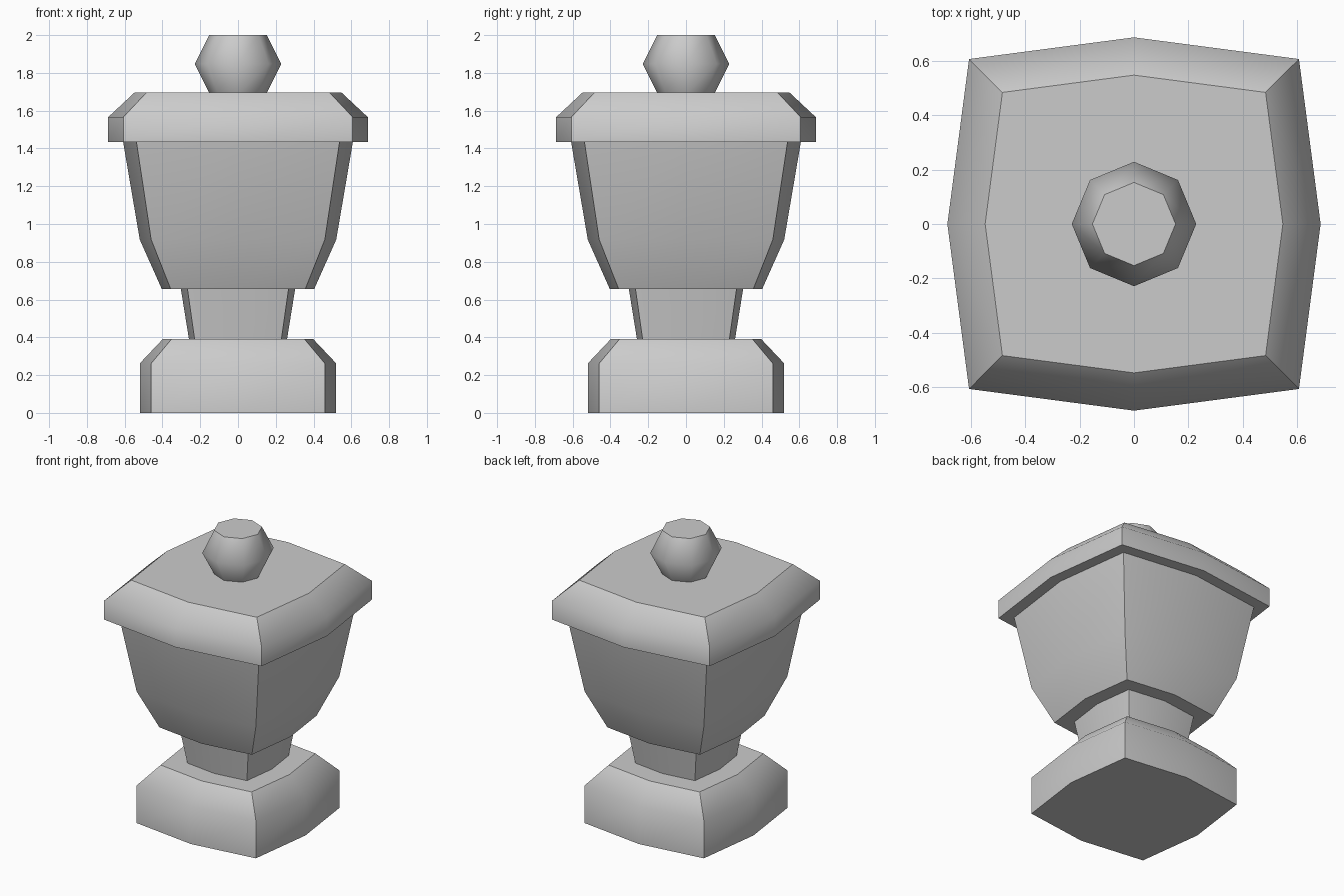
import bpy, bmesh
from math import sin, cos, pi

if "Cube" in bpy.data.objects:
    bpy.data.objects.remove(bpy.data.objects["Cube"])


def loft(name, profile, corner=1.25):
    """Eight-sided closed part from (radius, z) rings; corner stretches the diagonals."""
    bm = bmesh.new()
    rings = []
    for r, z in profile:
        ring = []
        for i in range(8):
            k = r * (corner if i % 2 else 1.0)
            ring.append(bm.verts.new((k * cos(i * pi / 4), k * sin(i * pi / 4), z)))
        rings.append(ring)
    # smooth walls, with hard edges on the four corners when squared
    for lo, hi in zip(rings, rings[1:]):
        for i in range(8):
            j = (i + 1) % 8
            bm.faces.new((lo[i], lo[j], hi[j], hi[i])).smooth = True
        if corner > 1.0:
            for i in range(1, 8, 2):
                bm.edges.get((lo[i], hi[i])).smooth = False
    # flat caps with hard rims
    for cap in (rings[0][::-1], rings[-1]):
        face = bm.faces.new(cap)
        for e in face.edges:
            e.smooth = False
    mesh = bpy.data.meshes.new(name)
    bm.to_mesh(mesh)
    bm.free()
    obj = bpy.data.objects.new(name, mesh)
    bpy.context.collection.objects.link(obj)
    return obj


# Bevelled plinth
loft("base", [(0.52, 0), (0.52, 0.262), (0.397, 0.392)])
# Neck, sunk slightly into its neighbours
loft("neck", [(0.258, 0.38), (0.304, 0.665)])
# Flared bowl
loft("body", [(0.403, 0.655), (0.52, 0.917), (0.61, 1.445)])
# Overhanging bevelled lid
loft("lid", [(0.687, 1.435), (0.687, 1.566), (0.548, 1.696)])
# Round faceted knob
loft("knob", [(0.149, 1.688), (0.229, 1.848), (0.153, 2.0)], corner=1.0)
